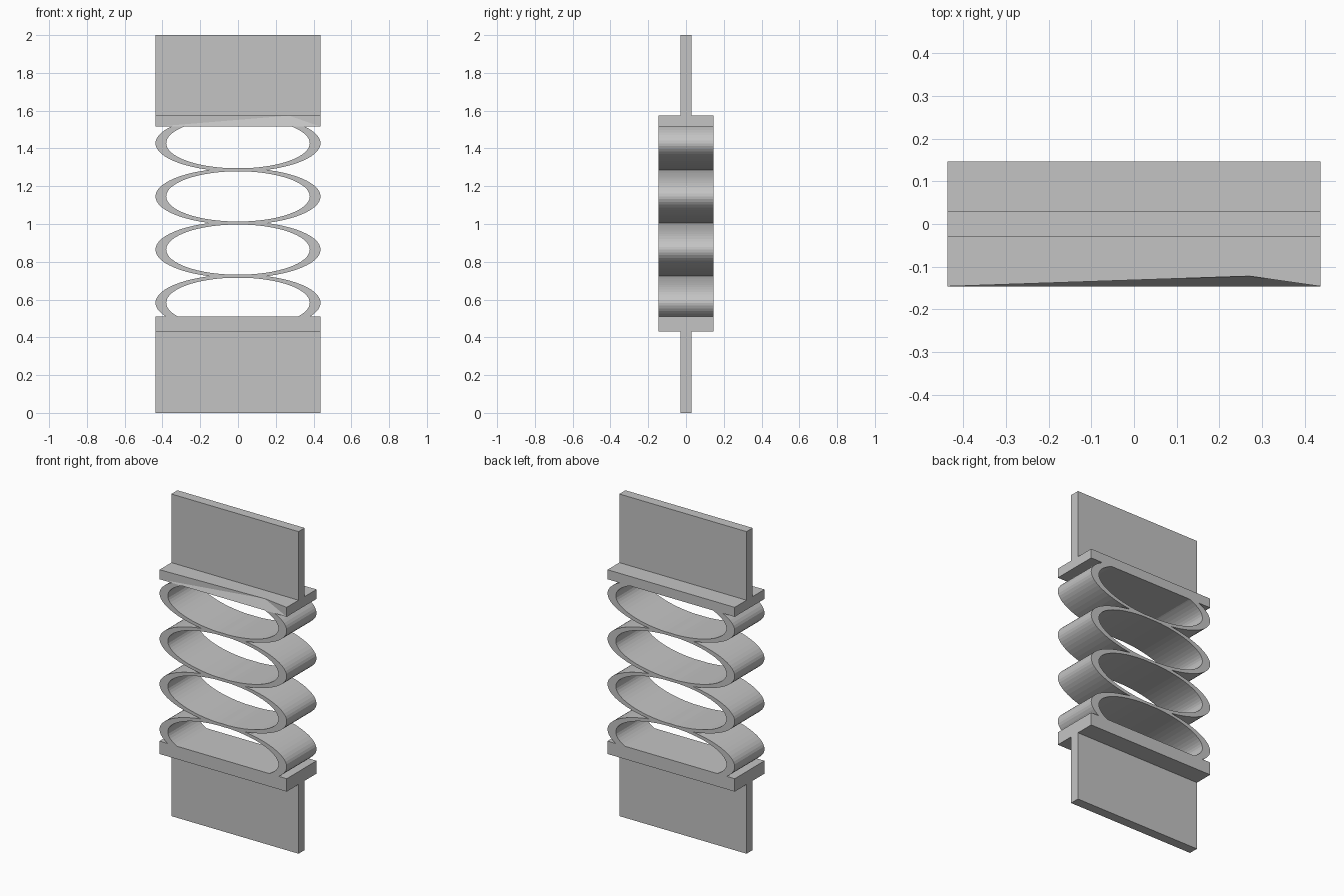
import bpy, bmesh, math

if "Cube" in bpy.data.objects:
    bpy.data.objects.remove(bpy.data.objects["Cube"])

HALF_W, HALF_D = 0.437, 0.146
LOW, HIGH = 0.51, 1.515      # faces of the two flanges that the rings meet

metal = bpy.data.materials.new("plain grey")
metal.use_nodes = True
grey = (0.55, 0.55, 0.55, 1)
metal.diffuse_color = grey
metal.node_tree.nodes["Principled BSDF"].inputs["Base Color"].default_value = grey


def add_object(name, bm):
    bmesh.ops.recalc_face_normals(bm, faces=bm.faces)
    mesh = bpy.data.meshes.new(name)
    bm.to_mesh(mesh)
    bm.free()
    mesh.materials.append(metal)
    obj = bpy.data.objects.new(name, mesh)
    bpy.context.collection.objects.link(obj)
    return obj


def slab(half_depth, z0, z1):
    bm = bmesh.new()
    bmesh.ops.create_cube(bm, size=2)
    for v in bm.verts:
        v.co = (v.co.x * HALF_W, v.co.y * half_depth, z1 if v.co.z > 0 else z0)
    return bm


# Upright mounting plates and the lower flange
add_object("lower_plate", slab(0.03, 0, 0.43))
add_object("upper_plate", slab(0.03, 1.574, 2))
add_object("lower_flange", slab(HALF_D, 0.43, LOW))

# Upper flange with a shallow dent in its front top edge
bm = slab(HALF_D, HIGH, 1.574)
edge = next(e for e in bm.edges
            if all(v.co.y < 0 and v.co.z > 1.55 for v in e.verts))
dent = bmesh.ops.subdivide_edges(bm, edges=[edge], cuts=1)["geom_inner"]
dent_vert = next(g for g in dent if isinstance(g, bmesh.types.BMVert))
front = next(f for f in bm.faces if all(v.co.y < 0 for v in f.verts))
corners = [v for v in front.verts if v.co.z < 1.55]
for c in corners:
    face = next(f for f in bm.faces if dent_vert in f.verts and c in f.verts)
    bmesh.utils.face_split(face, dent_vert, c)
dent_vert.co.x, dent_vert.co.y = 0.27, -0.122
add_object("upper_flange", bm)


# Stacked elliptical spring rings, trimmed where they run into the flanges
def ring(name, zc, segments=64):
    bm = bmesh.new()
    loops = []
    for rx, rz, y in ((HALF_W, 0.15, -HALF_D), (HALF_W, 0.15, HALF_D),
                      (0.38, 0.133, HALF_D), (0.38, 0.133, -HALF_D)):
        angles = [2 * math.pi * i / segments for i in range(segments)]
        loops.append([bm.verts.new((rx * math.cos(a), y, zc + rz * math.sin(a)))
                      for a in angles])
    for k in range(4):
        a, b = loops[k], loops[(k + 1) % 4]
        for i in range(segments):
            j = (i + 1) % segments
            bm.faces.new((a[i], a[j], b[j], b[i]))
    bmesh.ops.recalc_face_normals(bm, faces=bm.faces)
    for z, up in ((LOW, -1), (HIGH, 1)):
        bmesh.ops.bisect_plane(bm, geom=bm.verts[:] + bm.edges[:] + bm.faces[:],
                               plane_co=(0, 0, z), plane_no=(0, 0, up),
                               clear_outer=True)
    add_object(name, bm)


for n in range(4):
    ring(f"spring_ring_{n + 1}", 0.583 + n * 0.2815)
